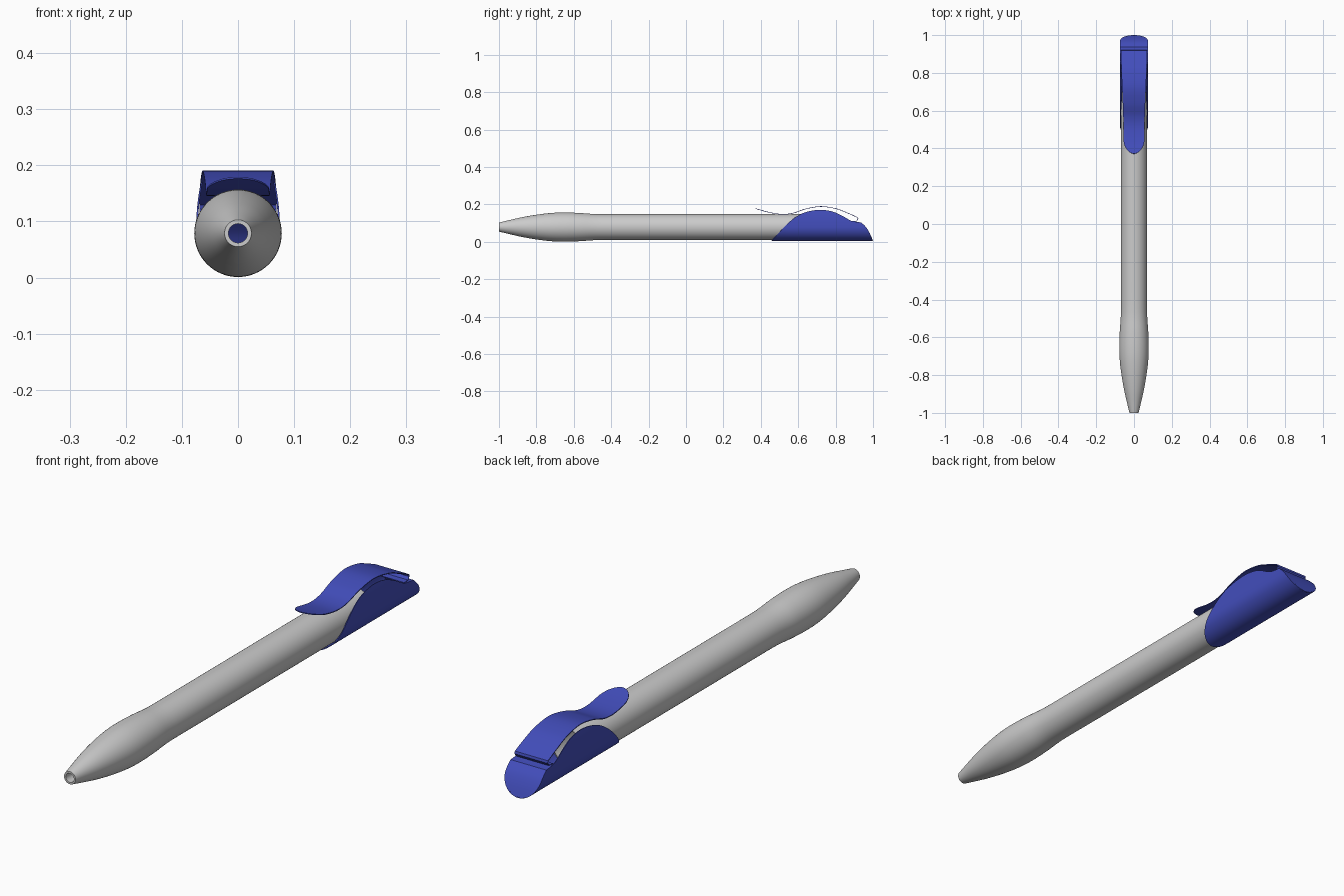
import bpy, bmesh, math

if "Cube" in bpy.data.objects:
    bpy.data.objects.remove(bpy.data.objects["Cube"])

AXIS_Z = 0.079   # height of the pen's centre line
CAP_R = 0.075    # cap half width
WALL_A = 0.193   # vertical semi-axis of the cap's upper walls

blue = bpy.data.materials.new("blue_plastic")
blue.diffuse_color = (0.055, 0.075, 0.5, 1)
blue.use_nodes = True
blue.node_tree.nodes["Principled BSDF"].inputs["Base Color"].default_value = blue.diffuse_color


def smooth_path(pts, n=6):
    """Catmull-Rom curve through the points."""
    p = [pts[0]] + pts + [pts[-1]]
    out = []
    for i in range(1, len(p) - 2):
        for k in range(n):
            t = k / n
            out.append(tuple(
                0.5 * (2 * b + (c - a) * t + (2 * a - 5 * b + 4 * c - d) * t * t
                       + (3 * b - a - 3 * c + d) * t ** 3)
                for a, b, c, d in zip(p[i - 1], p[i], p[i + 1], p[i + 2])))
    return out + [pts[-1]]


def add_grid(bm, rows, closed=False):
    """Skin equal-length rows of points with quads."""
    vs = [[bm.verts.new(c) for c in row] for row in rows]
    for a, b in zip(vs, vs[1:]):
        n = len(a)
        for j in range(n if closed else n - 1):
            k = (j + 1) % n
            bm.faces.new((a[j], a[k], b[k], b[j]))


def finish(bm, name, mat=None, thickness=0, offset=-1, angle=35):
    bmesh.ops.remove_doubles(bm, verts=bm.verts, dist=1e-5)
    bmesh.ops.dissolve_degenerate(bm, edges=bm.edges, dist=1e-5)
    bmesh.ops.recalc_face_normals(bm, faces=bm.faces)
    mesh = bpy.data.meshes.new(name)
    bm.to_mesh(mesh)
    bm.free()
    ob = bpy.data.objects.new(name, mesh)
    bpy.context.collection.objects.link(ob)
    if mat:
        mesh.materials.append(mat)
    bpy.ops.object.select_all(action='DESELECT')
    ob.select_set(True)
    bpy.context.view_layer.objects.active = ob
    if thickness:
        mod = ob.modifiers.new("wall", 'SOLIDIFY')
        mod.thickness, mod.offset = thickness, offset
        bpy.ops.object.modifier_apply(modifier=mod.name)
    bpy.ops.object.shade_smooth_by_angle(angle=math.radians(angle))
    return ob


# Barrel: revolved tube with a bored tip
outer = smooth_path([(-1, 0.024), (-0.95, 0.036), (-0.88, 0.052), (-0.8, 0.066),
                     (-0.72, 0.0755), (-0.65, 0.078), (-0.57, 0.0755), (-0.5, 0.0705),
                     (-0.44, 0.069), (-0.3, 0.069)])
profile = [(-0.9, 0.017), (-1, 0.017)] + outer + [(0.7, 0.069), (0.7, 0.065)]
SEG = 64
bm = bmesh.new()
add_grid(bm, [[(r * math.cos(2 * math.pi * j / SEG), y,
                AXIS_Z + r * math.sin(2 * math.pi * j / SEG)) for j in range(SEG)]
              for y, r in profile], closed=True)
finish(bm, "barrel")

# Cap: round-bottomed trough trimmed by a side profile (y, rim height)
rim = smooth_path([(0.457, 0.0045), (0.505, 0.057), (0.55, 0.104), (0.605, 0.144),
                   (0.66, 0.164), (0.72, 0.171), (0.78, 0.163), (0.83, 0.142),
                   (0.88, 0.114), (0.91, 0.107), (0.937, 0.104)])
back = smooth_path([(0.937, 0.104), (0.963, 0.078), (0.983, 0.045), (1.0, 0.0045)])


def cap_row(y, h):
    """Cross-section of the trough from rim to rim."""
    d = h - AXIS_Z
    top = math.asin(max(-1, min(1, d / (WALL_A if d > 0 else CAP_R)))) + math.pi / 2
    row = []
    for j in range(41):
        a = top * (j / 20 - 1)
        s = -math.cos(a)
        row.append((CAP_R * math.sin(a), y, AXIS_Z + s * (WALL_A if s > 0 else CAP_R)))
    return row


def lid_row(y, h):
    """Straight line across the trough at its rim."""
    w = cap_row(y, h)[-1][0]
    return [(w * (j / 10 - 1), y, h) for j in range(21)]


bm = bmesh.new()
add_grid(bm, [cap_row(y, h) for y, h in rim + back[1:]])
add_grid(bm, [lid_row(y, h) for y, h in [p for p in rim if p[0] > 0.9] + back[1:]])
finish(bm, "cap", blue, thickness=0.003)

# Clip: wavy strip (y, z, half width) with a rounded tongue and hooked rear end
path = smooth_path([(0.372, 0.178, 0.05), (0.44, 0.159, 0.055), (0.51, 0.1475, 0.056),
                    (0.57, 0.153, 0.057), (0.64, 0.176, 0.0595), (0.72, 0.189, 0.063),
                    (0.80, 0.178, 0.066), (0.86, 0.156, 0.068), (0.918, 0.13, 0.069)], 8)
path += [(0.92, 0.122, 0.069), (0.912, 0.111, 0.069), (0.89, 0.109, 0.069)]
rows = []
for y, z, w in path:
    u = max(0, 1 - (y - 0.372) / 0.07)
    w *= max(0.08, math.sqrt(1 - u * u))
    rows.append([(w * (j / 6 - 1), y, z) for j in range(13)])
bm = bmesh.new()
add_grid(bm, rows)
finish(bm, "clip", blue, thickness=0.003, offset=0)
